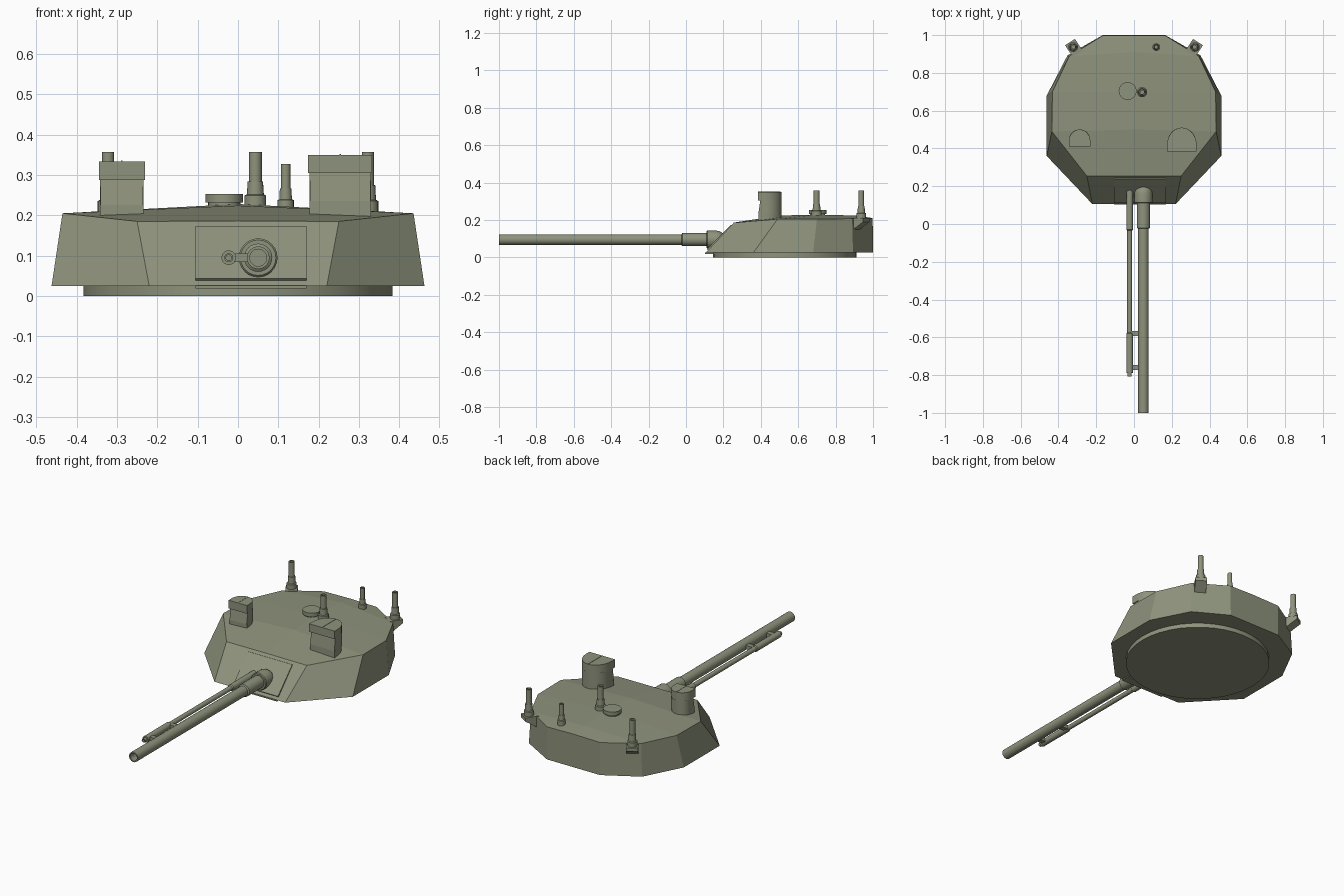
import bpy, bmesh
from math import sin, cos, pi, radians
from mathutils import Vector, Matrix

if "Cube" in bpy.data.objects:
    bpy.data.objects.remove(bpy.data.objects["Cube"])

olive = bpy.data.materials.new("olive_paint")
olive.diffuse_color = (0.27, 0.29, 0.2, 1)
olive.use_nodes = True
olive.node_tree.nodes["Principled BSDF"].inputs["Base Color"].default_value = olive.diffuse_color


def make(name, verts, faces, smooth=False):
    me = bpy.data.meshes.new(name)
    me.from_pydata([tuple(v) for v in verts], [], faces)
    bm = bmesh.new()
    bm.from_mesh(me)
    bmesh.ops.recalc_face_normals(bm, faces=bm.faces)
    bm.to_mesh(me)
    bm.free()
    ob = bpy.data.objects.new(name, me)
    bpy.context.collection.objects.link(ob)
    me.materials.append(olive)
    if smooth:
        bpy.ops.object.select_all(action='DESELECT')
        ob.select_set(True)
        bpy.context.view_layer.objects.active = ob
        bpy.ops.object.shade_smooth_by_angle(angle=radians(35))
    return ob


def lathe(name, profile, origin, axis='Z', n=24, smooth=True):
    """Spin (radius, distance) pairs about an axis; both ends are capped."""
    verts, faces = [], []
    for r, d in profile:
        for i in range(n):
            a = 2 * pi * i / n
            p = (r * cos(a), r * sin(a), d) if axis == 'Z' else (r * cos(a), d, r * sin(a))
            verts.append(Vector(p) + Vector(origin))
    for k in range(len(profile) - 1):
        for i in range(n):
            j = (i + 1) % n
            faces.append((k * n + i, k * n + j, k * n + n + j, k * n + n + i))
    last = (len(profile) - 1) * n
    faces += [tuple(range(n)), tuple(range(last, last + n))]
    return make(name, verts, faces, smooth)


def prism(name, outline, offset, matrix=Matrix(), smooth=False):
    """Extrude a closed outline of 3D points along an offset."""
    n = len(outline)
    base = [Vector(p) for p in outline]
    verts = [matrix @ p for p in base] + [matrix @ (p + Vector(offset)) for p in base]
    faces = [tuple(range(n)), tuple(range(n, 2 * n))]
    faces += [(i, (i + 1) % n, n + (i + 1) % n, n + i) for i in range(n)]
    return make(name, verts, faces, smooth)


def box(name, x0, x1, y0, y1, z0, z1):
    return prism(name, [(x0, y0, z0), (x1, y0, z0), (x1, y1, z0), (x0, y1, z0)], (0, 0, z1 - z0))


# Turret shell: front-to-back stations of the wall, with a crowned roof
bottom = [(.22, .105), (.462, .36), (.462, .68), (.352, .893), (.165, 1)]
top = [(.25, .255, .185), (.435, .49, .205), (.432, .70, .205), (.343, .888, .207), (.165, .998, .207)]
crown = [(.255, .186), (.50, .224), (.70, .228), (.91, .224), (.998, .21)]
verts = []
for (bx, by), (tx, ty, tz), (cy, cz) in zip(bottom, top, crown):
    verts += [(bx, by, .025), (-bx, by, .025), (tx, ty, tz), (-tx, ty, tz), (0, cy, cz)]
faces = [(0, 2, 4, 3, 1), (20, 22, 24, 23, 21), (0, 5, 10, 15, 20, 21, 16, 11, 6, 1)]
for k in range(0, 20, 5):
    for s in (0, 1):
        faces += [(k + s, k + 5 + s, k + 7 + s, k + 2 + s), (k + 2 + s, k + 7 + s, k + 9, k + 4)]
make("turret_shell", verts, faces)

# Turret ring
lathe("turret_ring", [(.383, 0), (.383, .03)], (0, .528, 0), n=40)

# Raised mantlet plate on the sloped front, with a small sill under it
prism("mantlet_plate", [(-.105, .112, .044), (-.105, .119, .037), (-.105, .25, .17), (-.105, .239, .174)],
      (.275, 0, 0))
box("mantlet_sill", -.105, .17, .102, .15, .019, .026)

# Main gun: rounded collar, sleeve and hollow barrel
dome = [(.048 * cos(a), .162 + .048 * sin(a)) for a in (i * pi / 12 for i in range(6))]
lathe("gun_collar", [(.044, .11), (.048, .114)] + dome, (.05, 0, .095), 'Y')
lathe("gun_barrel", [(.021, -.9), (.021, -1), (.028, -1), (.028, -.025), (.035, -.02), (.035, .15)],
      (.05, 0, .095), 'Y')

# Secondary gun beside the barrel and its brackets
lathe("side_gun", [(.007, -.78), (.007, -.807), (.011, -.807), (.011, -.79), (.018, -.79), (.018, -.58),
                   (.013, -.575), (.013, -.035), (.018, -.03), (.018, .18)], (-.023, 0, .095), 'Y', 20)
for y in (-.58, -.76):
    box("gun_bracket", -.015, .03, y - .014, y + .014, .084, .106)


# Sight housings: D-shaped towers with a stepped window front
def sight(name, x, r, y, z_top, z_band, z_sill):
    def d_shape(rad, front, back):
        arc = [(x + rad * cos(a), y + front + .03 + (back - .03) * sin(a))
               for a in (i * pi / 14 for i in range(15))]
        return [(x - rad, y + front), (x + rad, y + front)] + arc

    def slab(part, z0, z1, rad, front):
        prism(name + part, [(px, py, z0) for px, py in d_shape(rad, front, r * 1.6 - front)],
              (0, 0, z1 - z0), smooth=True)
    slab("_base", .19, z_sill, r - .003, .004)
    slab("_body", z_sill, z_band, r - .003, .014)
    slab("_cap", z_band, z_top, r, 0)
    prism(name + "_window", [(x - r + .004, y + .003, z_sill), (x - r + .004, y + .03, z_sill),
                             (x - r + .004, y + .03, z_band), (x - r + .004, y + .013, z_band)],
          (2 * r - .008, 0, 0))
    box(name + "_seam", x - .002, x + .002, y + .002, y + r * 1.55, z_top - .01, z_top + .0015)


sight("left_sight", -.288, .057, .409, .334, .288, .225)
sight("right_sight", .253, .079, .384, .35, .305, .235)

# Roof hatch disc
lathe("roof_disc", [(.04, .215), (.04, .232), (.047, .232), (.047, .253)], (-.034, .704, 0), n=28)


# Stepped aerial posts
def post(name, x, y, z0, z1, s):
    h = z1 - z0
    lathe(name, [(.027 * s, z0 - .015), (.027 * s, z0 + .2 * h), (.021 * s, z0 + .22 * h),
                 (.019 * s, z0 + .46 * h), (.016 * s, z0 + .46 * h), (.016 * s, z1),
                 (.010 * s, z1), (.010 * s, z1 - .02)], (x, y, 0), n=20)


post("centre_post", .043, .698, .222, .357, 1)
post("rear_post", .118, .937, .215, .327, .75)

# Corner posts on wedge brackets against the rear walls
for side in (-1, 1):
    post("corner_post", side * .322, .937, .205, .357, .95)
    out = Vector((side * .54, .84, 0)).normalized()
    along = Vector((-out.y, out.x, 0))
    m = Matrix.Translation((side * .305, .911, 0)) @ Matrix((along, out, (0, 0, 1))).transposed().to_4x4()
    prism("corner_bracket", [(-.031, -.012, .14), (-.031, -.012, .21), (-.031, .062, .21), (-.031, .062, .19)],
          (.062, 0, 0), m)
